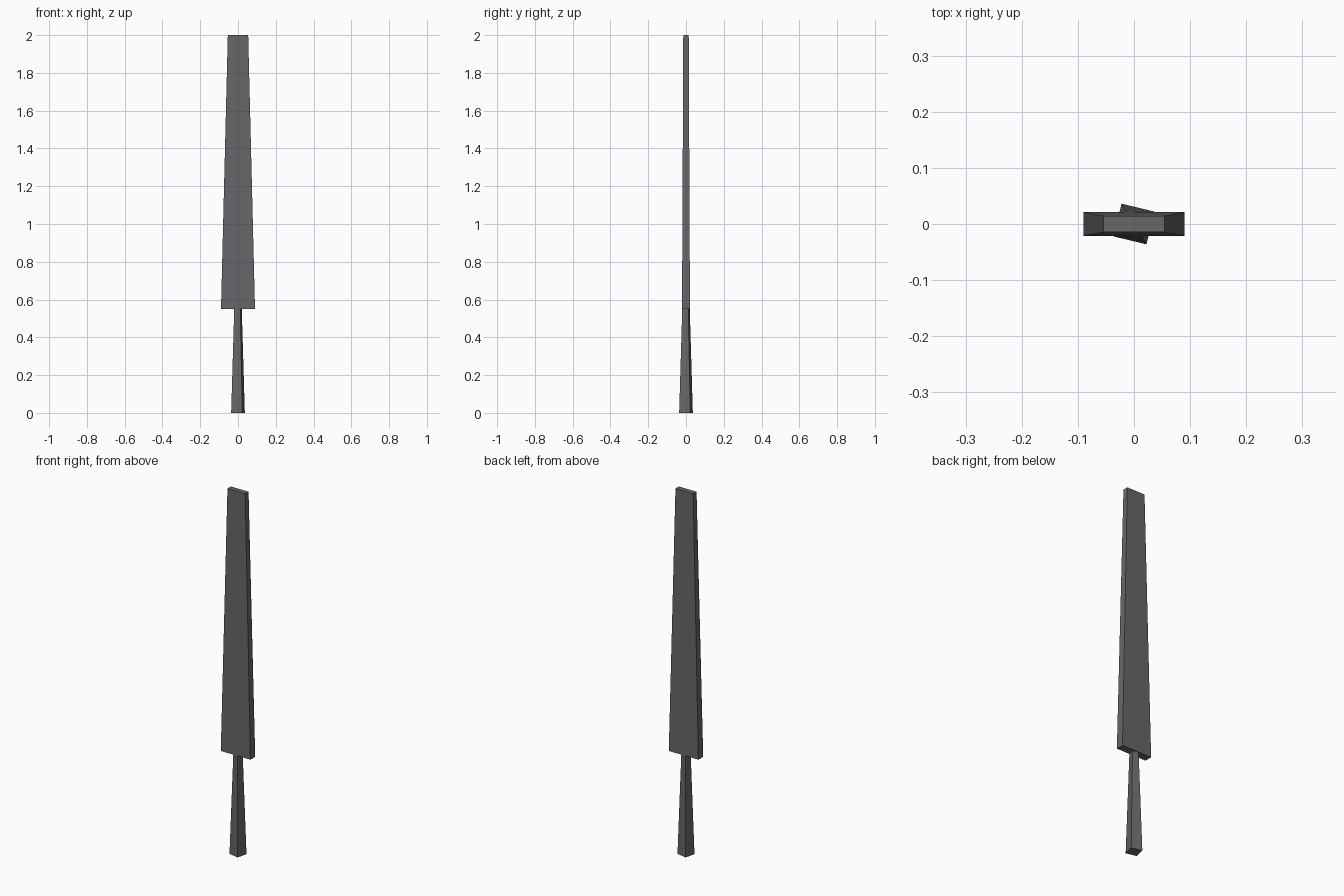
import bpy
import bmesh
from mathutils import Matrix
from math import radians

cube = bpy.data.objects.get("Cube")
if cube:
    bpy.data.objects.remove(cube, do_unlink=True)

steel = bpy.data.materials.new("dark_grey")
steel.use_nodes = True
colour = (0.135, 0.133, 0.14, 1)
steel.diffuse_color = colour
bsdf = next(n for n in steel.node_tree.nodes if n.type == 'BSDF_PRINCIPLED')
bsdf.inputs["Base Color"].default_value = colour


def tapered_bar(name, z_low, z_high, low, high, turn=0):
    """Box whose half sizes change from low to high, turned about z."""
    bm = bmesh.new()
    bmesh.ops.create_cube(bm, size=2)
    for v in bm.verts:
        top = v.co.z > 0
        half = high if top else low
        v.co = (v.co.x * half[0], v.co.y * half[1], z_high if top else z_low)
    bmesh.ops.transform(bm, matrix=Matrix.Rotation(radians(turn), 4, 'Z'), verts=bm.verts)
    mesh = bpy.data.meshes.new(name)
    bm.to_mesh(mesh)
    bm.free()
    mesh.materials.append(steel)
    obj = bpy.data.objects.new(name, mesh)
    bpy.context.collection.objects.link(obj)


# Flat blade, narrowing and thinning toward the tip
tapered_bar("blade", 0.55, 2, (0.09, 0.021), (0.054, 0.0145))

# Square tang, twisted slightly against the blade and flared at its foot
tapered_bar("tang", 0, 0.552, (0.03, 0.03), (0.0165, 0.0165), turn=-13.5)
